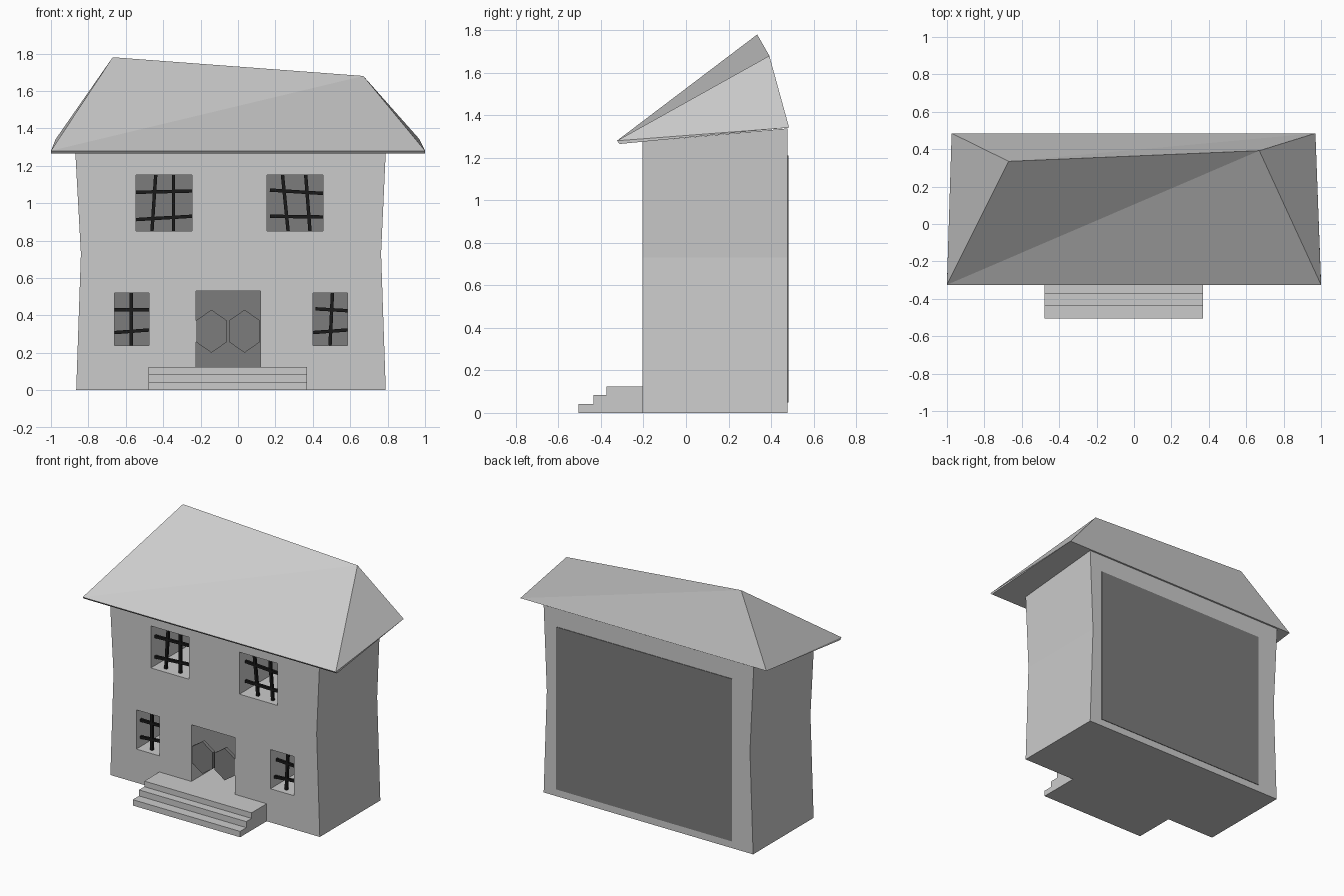
import bpy, bmesh, math
from mathutils import Vector

if "Cube" in bpy.data.objects:
    bpy.data.objects.remove(bpy.data.objects["Cube"])


def material(name, v):
    m = bpy.data.materials.new(name)
    m.diffuse_color = (v, v, v, 1)
    m.use_nodes = True
    m.node_tree.nodes["Principled BSDF"].inputs["Base Color"].default_value = m.diffuse_color
    return m


DARK = material("dark_grey", 0.2)
BLACK = material("black", 0.01)


def mesh(name, verts, faces, mat=None):
    me = bpy.data.meshes.new(name)
    bm = bmesh.new()
    vs = [bm.verts.new(v) for v in verts]
    for f in faces:
        bm.faces.new([vs[i] for i in f])
    bmesh.ops.recalc_face_normals(bm, faces=bm.faces)
    bm.to_mesh(me)
    bm.free()
    ob = bpy.data.objects.new(name, me)
    bpy.context.collection.objects.link(ob)
    if mat:
        me.materials.append(mat)
    return ob


def loft(name, a, b, mat=None):
    """Closed solid between two outlines with equal point counts."""
    n = len(a)
    faces = [range(n), range(n, 2 * n)]
    faces += [(i, (i + 1) % n, n + (i + 1) % n, n + i) for i in range(n)]
    return mesh(name, list(a) + list(b), faces, mat)


def slab(name, outline, y0, y1, mat=None):
    """An x-z outline given depth along y."""
    return loft(name, [(x, y0, z) for x, z in outline],
                [(x, y1, z) for x, z in outline], mat)


def rect(x0, x1, z0, z1):
    return [(x0, z0), (x1, z0), (x1, z1), (x0, z1)]


# House body: pinched waist, top sloping up to the back
FRONT, BACK = -0.205, 0.478


def section(y, top):
    return [(-0.865, y, 0), (0.79, y, 0), (0.765, y, 0.73),
            (0.79, y, top), (-0.87, y, top), (-0.84, y, 0.73)]


body = loft("house_walls", section(FRONT, 1.276), section(BACK, 1.338))

# Window and door openings
openings = [(-0.545, -0.245, 0.85, 1.15), (0.155, 0.455, 0.85, 1.15),
            (-0.66, -0.475, 0.24, 0.52), (0.4, 0.585, 0.24, 0.52),
            (-0.225, 0.12, 0.125, 0.53)]
bpy.context.view_layer.objects.active = body
for o in openings:
    cutter = slab("opening_cutter", rect(*o), -0.4, 0.6)
    cutter.hide_render = True
    mod = body.modifiers.new("opening", "BOOLEAN")
    mod.operation = "DIFFERENCE"
    mod.solver = "EXACT"
    mod.object = cutter
    bpy.ops.object.modifier_apply(modifier=mod.name)
    bpy.data.objects.remove(cutter)

# Back panel closing the openings
slab("back_panel", rect(-0.70, 0.69, 0.05, 1.21), 0.474, 0.482, DARK)


# Crooked window bars
def bar(x0, z0, x1, z1, w=0.009):
    d = Vector((x1 - x0, z1 - z0)).normalized() * w
    slab("window_bar", [(x0 - d.y, z0 + d.x), (x0 + d.y, z0 - d.x),
                        (x1 + d.y, z1 - d.x), (x1 - d.y, z1 + d.x)],
         -0.165, -0.147, BLACK)


for b in [(-0.46, 0.85, -0.44, 1.15), (-0.345, 0.85, -0.345, 1.15),
          (-0.545, 1.058, -0.245, 1.065), (-0.545, 0.912, -0.245, 0.93),
          (0.268, 0.85, 0.238, 1.15), (0.385, 0.85, 0.362, 1.15),
          (0.17, 1.07, 0.455, 1.052), (0.17, 0.93, 0.455, 0.926),
          (-0.57, 0.24, -0.57, 0.52), (-0.66, 0.43, -0.475, 0.43),
          (-0.66, 0.308, -0.475, 0.322),
          (0.492, 0.24, 0.505, 0.52), (0.415, 0.435, 0.585, 0.425),
          (0.4, 0.308, 0.585, 0.322)]:
    bar(*b)

# Pair of six-sided door leaves
for name, cx in (("left_door", -0.142), ("right_door", 0.035)):
    hexagon = [(cx + 0.095 * math.sin(i * math.pi / 3),
                0.315 + 0.115 * math.cos(i * math.pi / 3)) for i in range(6)]
    slab(name, hexagon, -0.2, -0.175, DARK)

# Front steps
profile = [(-0.505, 0), (-0.505, 0.042), (-0.435, 0.042), (-0.435, 0.085),
           (-0.375, 0.085), (-0.375, 0.125), (FRONT, 0.125), (FRONT, 0)]
loft("front_steps", [(-0.478, y, z) for y, z in profile],
     [(0.37, y, z) for y, z in profile])

# Skewed hip roof with a thin front eave
roof = mesh("roof",
            [(-1, -0.325, 1.28), (1, -0.325, 1.28),
             (0.97, 0.485, 1.342), (-0.975, 0.485, 1.342),
             (-0.67, 0.335, 1.78), (0.67, 0.392, 1.68),
             (-1, -0.312, 1.265), (1, -0.312, 1.265)],
            [(0, 1, 5), (0, 5, 4), (1, 7, 2), (1, 2, 5), (2, 3, 4), (2, 4, 5),
             (3, 6, 0), (3, 0, 4), (0, 6, 7, 1), (6, 3, 2, 7)])
